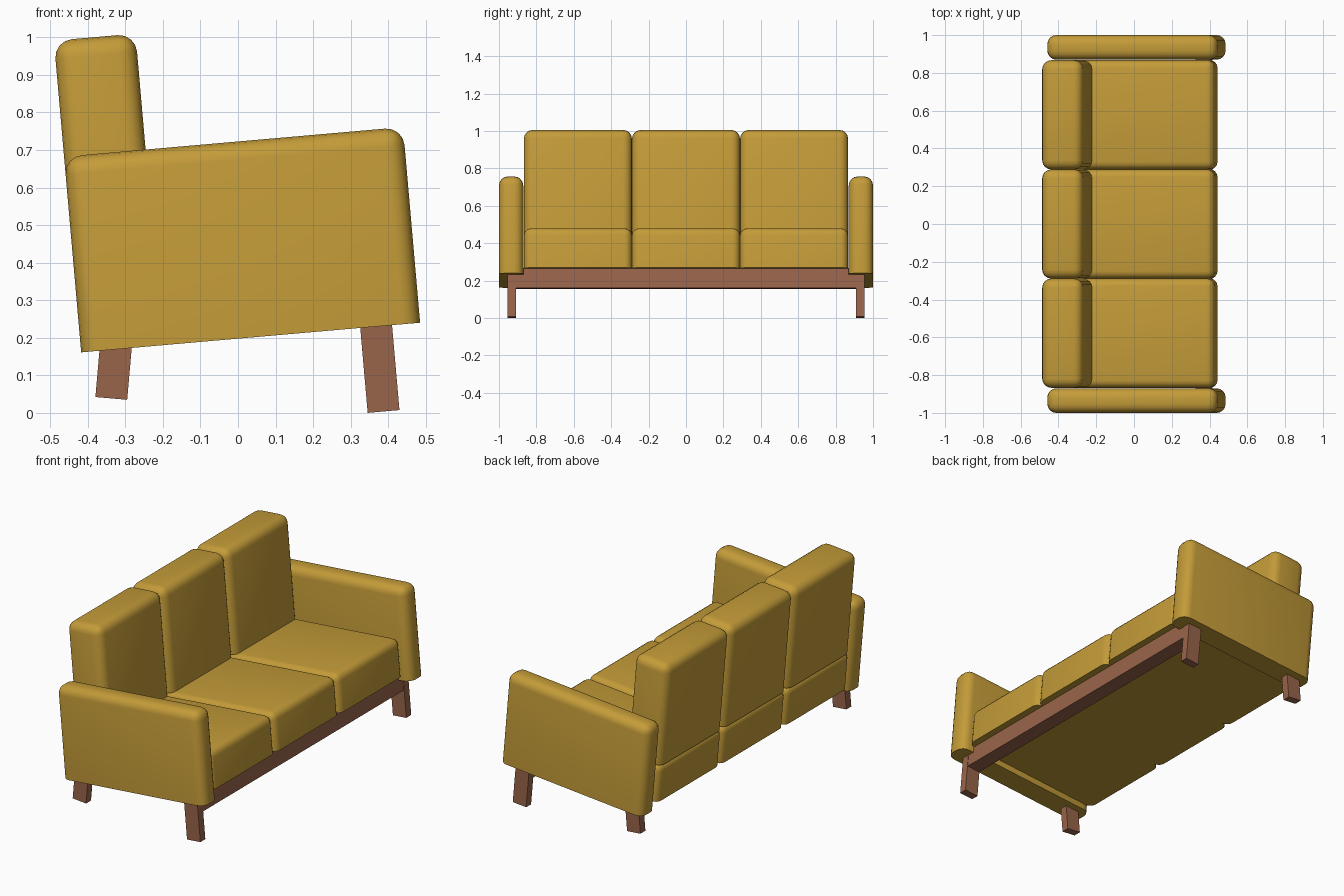
import bpy, bmesh, math
from mathutils import Matrix, Vector

if "Cube" in bpy.data.objects:
    bpy.data.objects.remove(bpy.data.objects["Cube"])

TILT = math.radians(-5)


def material(name, rgb):
    m = bpy.data.materials.new(name)
    m.diffuse_color = (*rgb, 1)
    m.use_nodes = True
    m.node_tree.nodes["Principled BSDF"].inputs["Base Color"].default_value = m.diffuse_color
    return m


FABRIC = material("mustard_fabric", (0.55, 0.33, 0.04))
WOOD = material("brown_wood", (0.32, 0.13, 0.07))


def block(name, lo, hi, mat, radius=0.0, angle=TILT):
    """Box between two corners, all but its bottom edges rounded, leaned about y."""
    lo, hi = Vector(lo), Vector(hi)
    bm = bmesh.new()
    bmesh.ops.create_cube(bm, size=1)
    bmesh.ops.scale(bm, vec=hi - lo, verts=bm.verts)
    bmesh.ops.translate(bm, vec=(lo + hi) / 2, verts=bm.verts)
    if radius:
        edges = [e for e in bm.edges if max(v.co.z for v in e.verts) > lo.z + 1e-4]
        bmesh.ops.bevel(bm, geom=edges, offset=radius, segments=4, profile=0.5,
                        affect='EDGES', clamp_overlap=True)
    bm.transform(Matrix.Rotation(angle, 4, 'Y'))
    bmesh.ops.recalc_face_normals(bm, faces=bm.faces)
    me = bpy.data.meshes.new(name)
    bm.to_mesh(me)
    bm.free()
    me.materials.append(mat)
    ob = bpy.data.objects.new(name, me)
    bpy.context.collection.objects.link(ob)
    if radius:
        bpy.ops.object.select_all(action='DESELECT')
        ob.select_set(True)
        bpy.context.view_layer.objects.active = ob
        bpy.ops.object.shade_smooth_by_angle(angle=math.radians(35))
    return ob


def pair(name, lo, hi, *args, **kw):
    """Same block on both sides of y = 0."""
    block(name + "_left", lo, hi, *args, **kw)
    block(name + "_right", (lo[0], -hi[1], lo[2]), (hi[0], -lo[1], hi[2]), *args, **kw)


# Arms
pair("arm", (-0.402, 0.87, 0.197), (0.504, 1.0, 0.72), FABRIC, radius=0.048)

# Seat and back cushions
W = 0.578
for i in (-1, 0, 1):
    y0, y1 = (i - 0.5) * W, (i + 0.5) * W
    block(f"seat_cushion_{i + 2}", (-0.402, y0, 0.23), (0.464, y1, 0.445), FABRIC, radius=0.04)
    block(f"back_cushion_{i + 2}", (-0.402, y0, 0.443), (-0.184, y1, 1.03), FABRIC, radius=0.048)

# Legs and front rail
pair("front_leg", (0.344, 0.91, -0.03), (0.429, 0.955, 0.2), WOOD)
pair("back_leg", (-0.382, 0.91, 0.009), (-0.297, 0.955, 0.165), WOOD, angle=-TILT)
block("front_rail", (0.346, -0.912, 0.125), (0.427, 0.912, 0.232), WOOD)
